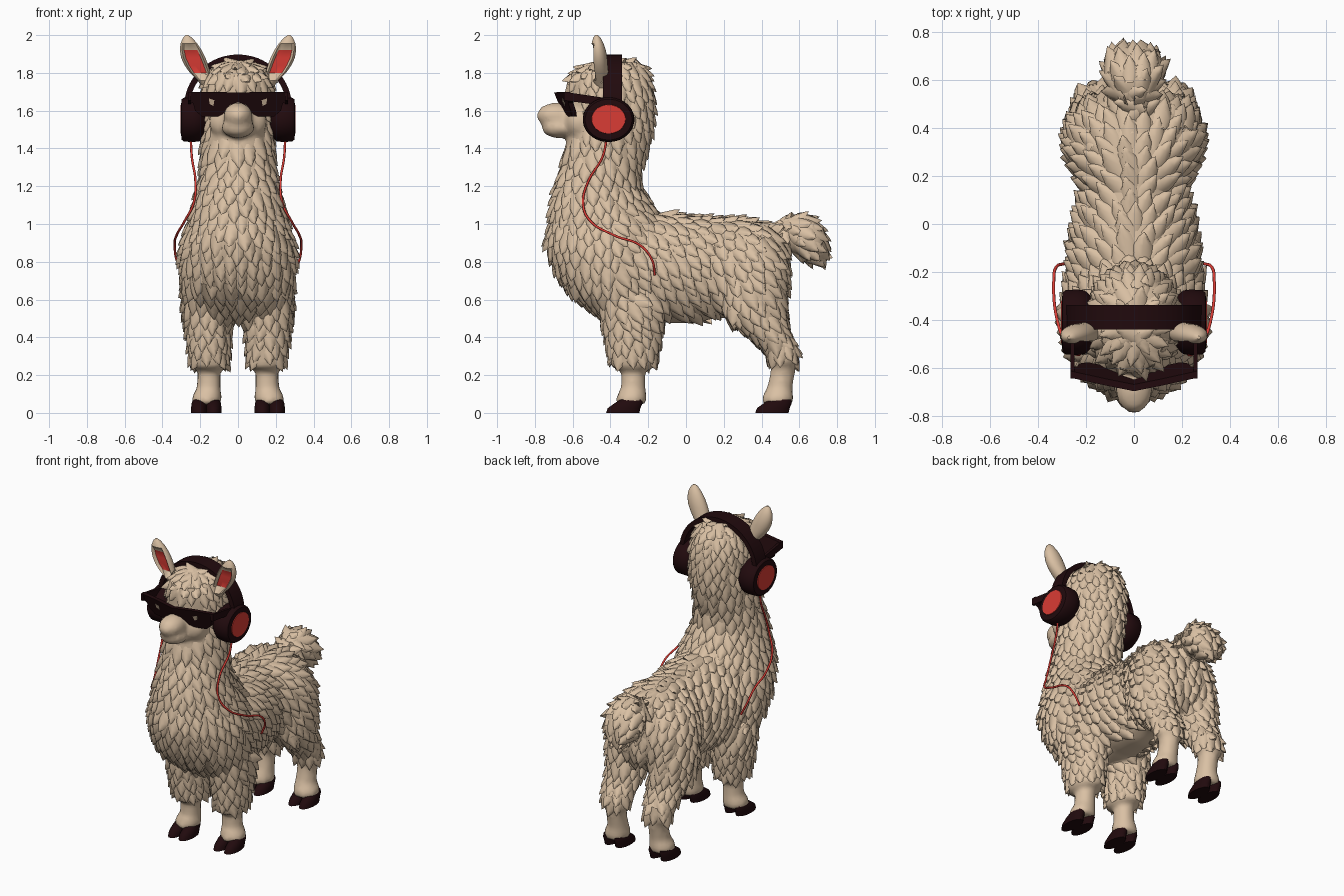
import bpy, bmesh, math, random
from mathutils import Vector, kdtree

if "Cube" in bpy.data.objects:
    bpy.data.objects.remove(bpy.data.objects["Cube"])

random.seed(4)


def material(name, rgb):
    m = bpy.data.materials.new(name)
    m.diffuse_color = (*rgb, 1)
    m.use_nodes = True
    m.node_tree.nodes["Principled BSDF"].inputs["Base Color"].default_value = m.diffuse_color
    return m


CREAM = material("cream wool", (0.70, 0.53, 0.37))
DARK = material("dark brown", (0.015, 0.003, 0.004))
RED = material("red", (0.70, 0.045, 0.035))


def finish(name, bm, *mats, angle=40):
    bmesh.ops.recalc_face_normals(bm, faces=bm.faces)
    me = bpy.data.meshes.new(name)
    bm.to_mesh(me)
    bm.free()
    ob = bpy.data.objects.new(name, me)
    bpy.context.collection.objects.link(ob)
    for m in mats:
        me.materials.append(m)
    activate(ob)
    bpy.ops.object.shade_smooth_by_angle(angle=math.radians(angle))
    return ob


def activate(ob):
    bpy.ops.object.select_all(action='DESELECT')
    ob.select_set(True)
    bpy.context.view_layer.objects.active = ob


def loft(bm, rings, axis, n=24):
    """Skin elliptical rings (x, y, z, radius1, radius2) lying across an axis."""
    i, j = [k for k in range(3) if k != axis]
    loops = []
    for *c, ra, rb in rings:
        loop = []
        for k in range(n):
            a = 2 * math.pi * (k + 0.5) / n
            p = Vector(c)
            p[i] += ra * math.cos(a)
            p[j] += rb * math.sin(a)
            loop.append(bm.verts.new(p))
        loops.append(loop)
    for A, B in zip(loops, loops[1:]):
        for k in range(n):
            bm.faces.new((A[k], A[k - 1], B[k - 1], B[k]))
    bm.faces.new(loops[0])
    bm.faces.new(loops[-1][::-1])
    return loops


def blob(bm, c, r):
    ret = bmesh.ops.create_uvsphere(bm, u_segments=24, v_segments=16, radius=1)
    for v in ret['verts']:
        v.co = Vector(c) + Vector([a * b for a, b in zip(v.co, r)])


# ---- body: neck, torso, tail, legs and muzzle fused into one skin
bm = bmesh.new()
neck = [(.48, -.26, .18, .12), (.52, -.28, .23, .17), (.58, -.31, .26, .22), (.65, -.36, .28, .26),
        (.75, -.38, .295, .30), (.85, -.40, .295, .315), (.92, -.42, .28, .31), (1.0, -.42, .255, .295),
        (1.1, -.45, .225, .255), (1.2, -.465, .20, .215), (1.3, -.445, .185, .20), (1.4, -.423, .18, .212),
        (1.5, -.40, .18, .22), (1.6, -.395, .18, .22), (1.7, -.40, .18, .22), (1.77, -.41, .168, .21),
        (1.82, -.39, .135, .17), (1.855, -.38, .08, .10)]
loft(bm, [(0, y, z, a, b) for z, y, a, b in neck], 2)
torso = [(-.40, .78, .25, .25), (-.25, .775, .265, .275), (-.1, .765, .262, .285), (.05, .755, .235, .275),
         (.15, .765, .215, .26), (.25, .765, .255, .26), (.35, .765, .275, .25), (.44, .765, .25, .225),
         (.50, .76, .19, .17), (.53, .76, .11, .10)]
loft(bm, [(0, y, z, a, b) for y, z, a, b in torso], 1)
tail = [(.44, .93, .05), (.52, .945, .07), (.58, .945, .10), (.64, .925, .12), (.69, .90, .112), (.735, .87, .07)]
loft(bm, [(0, y, z, r, r) for y, z, r in tail], 1)
front_leg = [(.05, .168, -.29, .072, .075), (.085, .165, -.288, .073, .074), (.13, .155, -.28, .058, .06),
             (.23, .152, -.28, .054, .058), (.245, .15, -.28, .09, .112), (.35, .155, -.28, .105, .13),
             (.45, .155, -.28, .115, .15), (.60, .15, -.28, .13, .18)]
hind_leg = [(.05, .168, .485, .072, .078), (.085, .165, .487, .073, .076), (.13, .155, .495, .058, .062),
            (.20, .155, .51, .054, .06), (.25, .155, .515, .06, .06), (.265, .155, .515, .085, .065),
            (.33, .155, .505, .09, .08), (.42, .155, .435, .105, .105), (.50, .155, .37, .12, .15),
            (.65, .16, .35, .125, .165), (.80, .15, .35, .12, .16)]
for s in (-1, 1):
    for leg in (front_leg, hind_leg):
        loft(bm, [(s * x, y, z, a, b) for z, x, y, a, b in leg], 2)
blob(bm, (0, -.685, 1.575), (.072, .10, .062))
blob(bm, (0, -.67, 1.51), (.082, .09, .050))
blob(bm, (0, -.57, 1.54), (.15, .075, .10))
body = finish("body", bm, CREAM, angle=180)
mod = body.modifiers.new("fuse", 'REMESH')
mod.mode, mod.voxel_size = 'VOXEL', 0.019
mod.use_smooth_shade = True
soft = body.modifiers.new("soften", 'SMOOTH')
soft.factor, soft.iterations = 0.5, 3
puff = body.modifiers.new("puff", 'DISPLACE')
puff.strength, puff.mid_level = 0.006, 0
activate(body)
for m in ("fuse", "soften", "puff"):
    bpy.ops.object.modifier_apply(modifier=m)
for p in body.data.polygons:
    p.use_smooth = True


# ---- wool tufts: shingle-like locks scattered evenly over the skin
def bald(p, nrm):
    face = p.y < -.54 and 1.42 < p.z < 1.72
    muzzle = p.y < -.64 and 1.40 < p.z < 1.72
    return p.z < .27 or face or muzzle or (nrm.z < -.85 and p.y < .55)


def tuft(bm, p, nrm, flow, size):
    f = (flow - nrm * flow.dot(nrm)).normalized()
    side = nrm.cross(f)

    def at(u, v, h):
        return bm.verts.new(p + f * u * size + side * v * size + nrm * h * size)

    # buried root, rising to a lifted tip
    rows = []
    for u, w, h in ((-.07, .022, -.006), (-.02, .040, .005), (.02, .038, .016), (.045, .021, .022)):
        rows.append([at(u, -w, -.010), at(u, -w * .6, h * .75), at(u, 0, h),
                     at(u, w * .6, h * .75), at(u, w, -.010)])
    tip = at(.068, 0, .023)
    for A, B in zip(rows, rows[1:]):
        for k in range(5):
            bm.faces.new((A[k - 1], A[k], B[k], B[k - 1]))
    for k in range(5):
        bm.faces.new((rows[-1][k - 1], rows[-1][k], tip))


polys = body.data.polygons
tree = kdtree.KDTree(len(polys))
for p in polys:
    tree.insert(p.center, p.index)
tree.balance()
blocked = set()
order = list(range(len(polys)))
random.shuffle(order)
bm = bmesh.new()
for idx in order:
    c, nrm = polys[idx].center.copy(), polys[idx].normal.copy()
    if idx in blocked or bald(c, nrm):
        continue
    small = c.z > 1.45 or c.z < .5
    on_tail = c.y > .56 and c.z > .74
    blocked.update(i for _, i, _ in tree.find_range(c, .045 if small else .053))
    if on_tail:
        flow = Vector((0, 1, -.5))
    elif c.y > -.35 and .4 < c.z < 1.12:
        flow = Vector((0, .6, -1))
    else:
        flow = Vector((0, .12, -1))
    flow.x += random.uniform(-.12, .12)
    tuft(bm, c, nrm, flow, random.uniform(.85, 1.1) * (.9 if small or on_tail else 1.1))
finish("wool_tufts", bm, CREAM, angle=60)

# ---- hooves: two toes on every foot
bm = bmesh.new()
for s in (-1, 1):
    for dy in (0, .79):
        for x in (.129, .207):
            loft(bm, [(s * x, y + dy, z, a, b) for z, y, a, b in
                      ((0, -.335, .042, .09), (.025, -.328, .042, .088),
                       (.05, -.305, .040, .076), (.07, -.29, .032, .06))], 2, 16)
finish("hooves", bm, DARK)

# ---- ears with a hollowed red inside
bm = bmesh.new()
ear = [(1.72, .155, -.44, .03, .035), (1.76, .175, -.45, .04, .042), (1.80, .20, -.455, .055, .045),
       (1.84, .22, -.46, .063, .046), (1.88, .237, -.462, .065, .045), (1.92, .25, -.465, .058, .041),
       (1.955, .26, -.468, .045, .032), (1.985, .267, -.472, .025, .02), (2.0, .27, -.474, .007, .007)]
for s in (-1, 1):
    loops = loft(bm, [(s * x, y, z, a, b) for z, x, y, a, b in ear], 2)
    inner = set()
    for loop, (z, x, y, a, b) in list(zip(loops, ear))[2:6]:
        for v in loop:
            if v.co.y < y - .78 * b:
                v.co.y = y - .15 * b
                inner.add(v)
    for f in bm.faces:
        if all(v in inner for v in f.verts):
            f.material_index = 1
finish("ears", bm, CREAM, RED)

# ---- headphones: arched band, cups and red cup plates
bm = bmesh.new()
arch = []
for k in range(41):
    a = math.pi * k / 40
    arch.append([bm.verts.new((rx * math.cos(a), y, 1.62 + rz * math.sin(a)))
                 for rx, rz, y in ((.285, .277, -.44), (.285, .277, -.338),
                                   (.255, .245, -.338), (.255, .245, -.44))])
for A, B in zip(arch, arch[1:]):
    for k in range(4):
        bm.faces.new((A[k - 1], A[k], B[k], B[k - 1]))
bm.faces.new(arch[0])
bm.faces.new(arch[-1])
finish("headphone_band", bm, DARK)

cups, plates = bmesh.new(), bmesh.new()
for s in (-1, 1):
    loft(cups, [(s * x, -.41, 1.553, a, a * .87) for x, a in
                ((.17, .10), (.19, .12), (.205, .133), (.235, .137), (.285, .135), (.298, .124),
                 (.301, .095))], 0, 32)
    loft(plates, [(s * x, -.41, 1.555, a, a * .85) for x, a in ((.299, .091), (.305, .089))], 0, 32)
finish("headphone_cups", cups, DARK)
finish("headphone_plates", plates, RED)

# ---- cables hanging from the cups
for s, side in ((-1, "left"), (1, "right")):
    cu = bpy.data.curves.new(side + "_cable", 'CURVE')
    cu.dimensions, cu.bevel_depth, cu.bevel_resolution, cu.resolution_u = '3D', .0065, 2, 10
    pts = [(.25, -.42, 1.45), (.245, -.44, 1.36), (.225, -.52, 1.22), (.235, -.545, 1.11), (.28, -.51, 1.02),
           (.325, -.38, .94), (.335, -.24, .885), (.325, -.18, .81), (.29, -.165, .73)]
    sp = cu.splines.new('BEZIER')
    sp.bezier_points.add(len(pts) - 1)
    for b, (x, y, z) in zip(sp.bezier_points, pts):
        b.co = (s * x, y, z)
        b.handle_left_type = b.handle_right_type = 'AUTO'
    cu.materials.append(RED)
    ob = bpy.data.objects.new(side + "_cable", cu)
    bpy.context.collection.objects.link(ob)
    activate(ob)
    bpy.ops.object.convert(target='MESH')

# ---- sunglasses: bent front, temples and small pale glints
outline = [(0, 1.695), (.12, 1.70), (.265, 1.70), (.263, 1.65), (.238, 1.64), (.227, 1.60), (.19, 1.568),
           (.11, 1.568), (.06, 1.59), (.045, 1.63), (0, 1.645)]
glint = [(.125, 1.655), (.155, 1.665), (.15, 1.635), (.13, 1.625)]


def plate(bm, pts, s, front, depth):
    vs = [bm.verts.new((s * x, front + .22 * x + (1.70 - z) * .4, z)) for x, z in pts]
    ext = bmesh.ops.extrude_face_region(bm, geom=[bm.faces.new(vs)])['geom']
    for v in ext:
        if isinstance(v, bmesh.types.BMVert):
            v.co.y += depth


glasses, glints = bmesh.new(), bmesh.new()
for s in (-1, 1):
    plate(glasses, outline, s, -.70, .028)
    plate(glints, glint, s, -.703, .005)
    loft(glasses, [(s * .257, -.645, 1.677, .012, .032), (s * .257, -.42, 1.645, .012, .03)], 1, 4)
finish("sunglasses", glasses, DARK)
finish("lens_glints", glints, CREAM)
